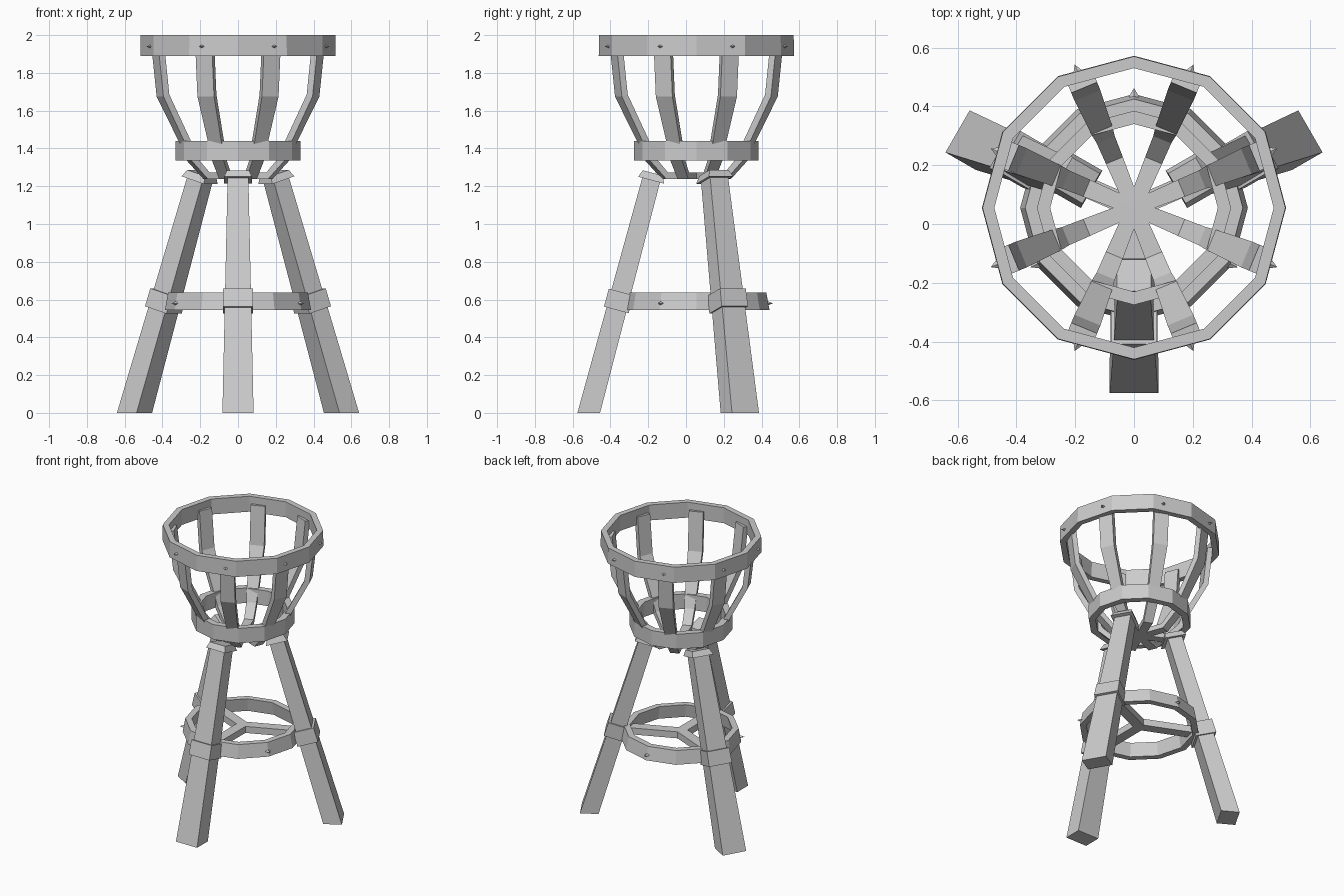
import bpy
from math import sin, cos, radians
from mathutils import Vector

if "Cube" in bpy.data.objects:
    bpy.data.objects.remove(bpy.data.objects["Cube"])

CENTRE = Vector((0, 0.055, 0))  # axis of the basket and hoops


def make(name, verts, faces):
    me = bpy.data.meshes.new(name)
    me.from_pydata([tuple(v) for v in verts], [], faces)
    me.update()
    ob = bpy.data.objects.new(name, me)
    bpy.context.collection.objects.link(ob)
    return ob


def dirs(deg):
    a = radians(deg)
    return Vector((cos(a), sin(a), 0)), Vector((-sin(a), cos(a), 0))


def tube(name, rings):
    """Skin a list of 4-corner sections, capped at both ends."""
    verts = [v for r in rings for v in r]
    faces = [(3, 2, 1, 0)]
    for i in range(len(rings) - 1):
        for j in range(4):
            k = (j + 1) % 4
            faces.append((4*i + j, 4*i + k, 4*i + 4 + k, 4*i + 4 + j))
    n = len(verts)
    faces.append((n - 4, n - 3, n - 2, n - 1))
    return make(name, verts, faces)


def hoop(name, z0, z1, r0, r1, wall, n=12):
    """Flat-sided band: bottom radius r0, top radius r1."""
    section = [(r0, z0), (r1, z1), (r1 - wall, z1), (r0 - wall, z0)]
    verts, faces = [], []
    for i in range(n):
        d, _ = dirs(90 + 360 * i / n)
        verts += [CENTRE + d * r + Vector((0, 0, z)) for r, z in section]
        m = (i + 1) % n
        for j in range(4):
            k = (j + 1) % 4
            faces.append((4*i + j, 4*m + j, 4*m + k, 4*i + k))
    return make(name, verts, faces)


def rivet(name, deg, r, z, size=0.018, out=0.03):
    d, s = dirs(deg)
    up = Vector((0, 0, 1))
    c = CENTRE + d * r + up * z
    base = [c + s * size, c + up * size * .6, c - s * size, c - up * size * .6]
    make(name, base + [c + d * out],
         [(3, 2, 1, 0), (0, 1, 4), (1, 2, 4), (2, 3, 4), (3, 0, 4)])


# Hoops
hoop("rim_hoop", 1.89, 2.0, 0.517, 0.515, 0.04)
hoop("middle_hoop", 1.335, 1.44, 0.33, 0.33, 0.045)
hoop("foot_hoop", 0.545, 0.638, 0.387, 0.37, 0.042)

# Basket ribs: radius, height, width
RIB = [(0.0, 1.255, .05), (0.18, 1.255, .062), (0.265, 1.345, .066),
       (0.295, 1.42, .075), (0.43, 1.68, .095), (0.46, 1.95, .095)]
for i in range(8):
    deg = 22.5 + 45 * i
    d, s = dirs(deg)
    pts = [Vector((r, z)) for r, z, w in RIB]
    rings = []
    for j, p in enumerate(pts):
        t = pts[min(j + 1, len(pts) - 1)] - pts[max(j - 1, 0)]
        t.normalize()
        n = d * t.y - Vector((0, 0, t.x))
        c = CENTRE + d * p.x + Vector((0, 0, p.y))
        h, w = n * 0.0175, s * RIB[j][2] / 2
        rings.append([c + h - w, c + h + w, c - h + w, c - h - w])
    tube(f"basket_rib_{i + 1}", rings)
    rivet(f"rim_rivet_{i + 1}", deg, 0.497, 1.94)

# Legs with collars and spokes: label, facing angle, foot and head centres
HEAD = 1.25
LEGS = [("front", 270, (0, -.515), (0, -.18)),
        ("right", 30, (.548, .285), (.198, .15)),
        ("left", 150, (-.548, .285), (-.198, .15))]


def leg_part(name, leg, z0, z1, grow0=0, grow1=0, square=False):
    _, deg, foot, head = leg
    d, s = dirs(deg)
    a, b = Vector((*foot, 0)), Vector((*head, HEAD))
    slope = ((b - a).xy.length / HEAD) if square else 0
    rings = []
    for z, g in ((z0, grow0), (z1, grow1)):
        t = z / HEAD
        c = a.lerp(b, t)
        w = s * (.0825 * (1 - t) + .055 * t + g)
        h = d * (.06 * (1 - t) + .05 * t + g)
        h = h + Vector((0, 0, h.length * slope))
        rings.append([c + h - w, c + h + w, c - h + w, c - h - w])
    tube(name, rings)


for leg in LEGS:
    label, deg, foot, head = leg
    leg_part(f"{label}_leg", leg, 0, 1.245)
    leg_part(f"{label}_leg_collar", leg, .545, .64, .01, .01, True)
    leg_part(f"{label}_leg_top_collar", leg, 1.232, 1.27, .018, .004, True)
    # spoke from the hub to the leg
    p = Vector((*foot, 0)).lerp(Vector((*head, 0)), .59 / HEAD)
    u = (p - CENTRE).normalized()
    side = Vector((-u.y, u.x, 0)) * .035
    up = Vector((0, 0, .023))
    rings = []
    for q in (CENTRE, p):
        c = q + Vector((0, 0, .59))
        rings.append([c + side - up, c + side + up, c - side + up, c - side - up])
    tube(f"{label}_spoke", rings)

# Rivets on the foot hoop between the legs
for i, deg in enumerate((90, 210, 330)):
    rivet(f"foot_rivet_{i + 1}", deg, 0.377, 0.58)
